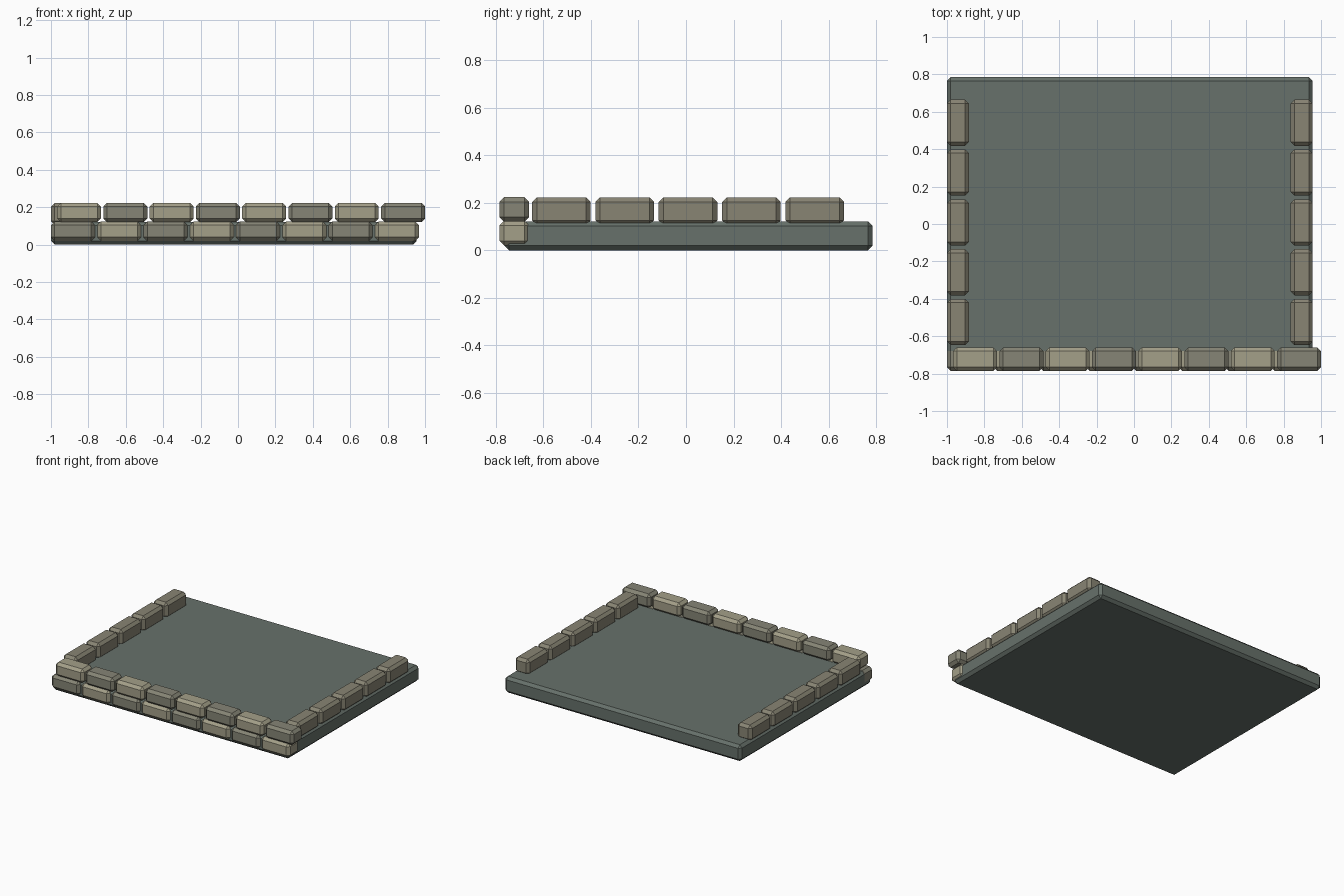
import bpy

if "Cube" in bpy.data.objects:
    bpy.data.objects.remove(bpy.data.objects["Cube"])


def material(name, rgb):
    m = bpy.data.materials.new(name)
    m.diffuse_color = (*rgb, 1)
    m.use_nodes = True
    m.node_tree.nodes["Principled BSDF"].inputs["Base Color"].default_value = m.diffuse_color
    return m


SLATE = material("slate", (0.135, 0.165, 0.145))
LIGHT = material("light_stone", (0.37, 0.35, 0.25))
DARK = material("dark_stone", (0.24, 0.235, 0.18))
MID = material("mid_stone", (0.25, 0.235, 0.175))


def block(name, lo, hi, mat, chamfer=0.02):
    """Chamfered box spanning two opposite corners."""
    centre = [(a + b) / 2 for a, b in zip(lo, hi)]
    bpy.ops.mesh.primitive_cube_add(size=1, location=centre)
    ob = bpy.context.object
    ob.name = name
    for v in ob.data.vertices:
        v.co = [c * (b - a) for c, a, b in zip(v.co, lo, hi)]
    ob.data.materials.append(mat)
    bev = ob.modifiers.new("chamfer", 'BEVEL')
    bev.width = chamfer
    bev.segments = 1
    return ob


# Floor slab
block("floor_slab", (-1.0, -0.765, 0), (0.955, 0.785, 0.122), SLATE)

# Two staggered courses of stone along the front
for course, (x0, z0, z1) in enumerate([(-1.0, 0.02, 0.124), (-0.9675, 0.12, 0.224)]):
    for i in range(8):
        x = x0 + i * 0.2475
        mat = LIGHT if (i + course) % 2 else DARK
        block(f"front_stone_{course}_{i}", (x, -0.785, z0), (x + 0.235, -0.66, z1), mat)

# Kerb stones along both sides
for side, x in (("left", -1.0), ("right", 0.838)):
    for i in range(5):
        y = -0.648 + i * 0.2665
        block(f"{side}_kerb_{i}", (x, y, 0.106), (x + 0.117, y + 0.247, 0.223), MID)
